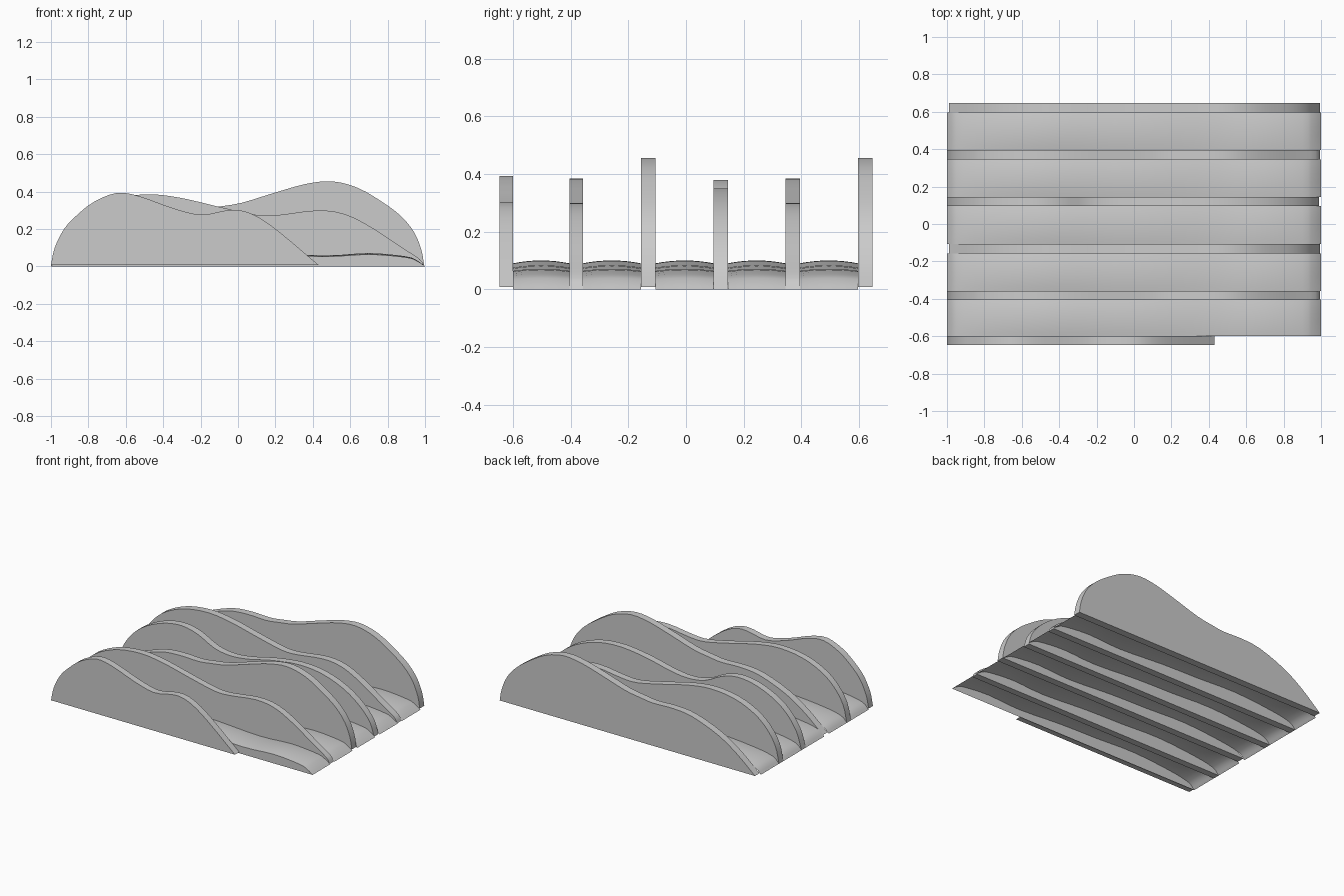
import bpy, bmesh
from mathutils import Vector

if "Cube" in bpy.data.objects:
    bpy.data.objects.remove(bpy.data.objects["Cube"])


def smooth_path(pts, steps=3):
    """Catmull-Rom curve through a few profile points."""
    p = [Vector(q) for q in pts]
    p = [p[0] * 2 - p[1]] + p + [p[-1] * 2 - p[-2]]
    out = []
    for i in range(1, len(p) - 2):
        a, b, c, d = p[i - 1:i + 3]
        for k in range(steps):
            t = k / steps
            out.append(0.5 * (2 * b + (c - a) * t + (2 * a - 5 * b + 4 * c - d) * t * t
                              + (3 * b - a - 3 * c + d) * t ** 3))
    return out + [p[-2]]


def finish(name, bm):
    bmesh.ops.recalc_face_normals(bm, faces=bm.faces[:])
    me = bpy.data.meshes.new(name)
    bm.to_mesh(me)
    bm.free()
    ob = bpy.data.objects.new(name, me)
    bpy.context.collection.objects.link(ob)
    bpy.context.view_layer.objects.active = ob
    ob.select_set(True)
    bpy.ops.object.shade_smooth_by_angle(angle=0.6)
    ob.select_set(False)
    return ob


def rib(name, profile, y0, y1):
    bm = bmesh.new()
    f = bm.faces.new([bm.verts.new((p.x, y0, p.y)) for p in smooth_path(profile)])
    ext = bmesh.ops.extrude_face_region(bm, geom=[f])
    bmesh.ops.translate(bm, vec=(0, y1 - y0, 0),
                        verts=[v for v in ext["geom"] if isinstance(v, bmesh.types.BMVert)])
    finish(name, bm)


def seat_panel(name, profile, y0, y1, front_wall):
    bm = bmesh.new()
    path = smooth_path(profile)
    n = 8
    rows = []
    if front_wall:
        rows.append([bm.verts.new((p.x, y0, 0)) for p in path[1:-1]])
        rows[0] = [None] + rows[0] + [None]
    for j in range(n + 1):
        t = j / n
        crown = 0.9 + 0.1 * (1 - (2 * t - 1) ** 2)
        rows.append([bm.verts.new((p.x, y0 + (y1 - y0) * t, max(0, p.y) * crown)) for p in path])
    for r, s in zip(rows, rows[1:]):
        for i in range(len(path) - 1):
            vs = [r[i], r[i + 1], s[i + 1], s[i]]
            bm.faces.new([v for v in vs if v])
    finish(name, bm)


# Rib outlines (x, z)
short = [(-1, .008), (-.98, .1), (-.93, .2), (-.86, .275), (-.77, .345), (-.65, .392), (-.53, .376),
         (-.35, .312), (-.2, .276), (-.07, .298), (.01, .3), (.1, .268), (.22, .185), (.43, .008)]
lounge = [(-1, 0), (-.97, .12), (-.9, .225), (-.8, .305), (-.65, .365), (-.47, .385), (-.3, .365),
          (-.1, .318), (.1, .275), (.22, .275), (.42, .299), (.57, .28), (.72, .205), (.87, .105),
          (.97, .04), (.995, 0)]
tall = [(-.99, .008), (-.85, .125), (-.7, .22), (-.5, .295), (-.35, .312), (-.2, .308), (-.1, .32),
        (.02, .34), (.2, .395), (.36, .44), (.5, .455), (.64, .42), (.77, .345), (.87, .27),
        (.94, .185), (.98, .09), (.995, .008)]
twin = [(-1, 0), (-.96, .12), (-.88, .23), (-.77, .31), (-.63, .365), (-.5, .38), (-.38, .353),
        (-.25, .29), (-.12, .27), (.02, .285), (.2, .325), (.4, .35), (.58, .335), (.75, .275),
        (.88, .185), (.96, .09), (.99, 0)]

ribs = [("front_short_rib", short, -.648, -.6), ("front_lounge_rib", lounge, -.405, -.358),
        ("front_tall_rib", tall, -.157, -.106), ("middle_twin_rib", twin, .096, .145),
        ("back_lounge_rib", lounge, .345, .395), ("back_tall_rib", tall, .597, .648)]
for r in ribs:
    rib(*r)

# Low curved panels spanning the gaps
wave = [(-1, 0), (-.95, .045), (-.8, .075), (-.5, .1), (-.2, .088), (.1, .08), (.45, .058),
        (.7, .071), (.9, .053), (.96, .03), (1, 0)]
for i, (a, b) in enumerate(zip(ribs, ribs[1:])):
    seat_panel(f"panel_{i + 1}", wave, a[3], b[2], i == 0)
